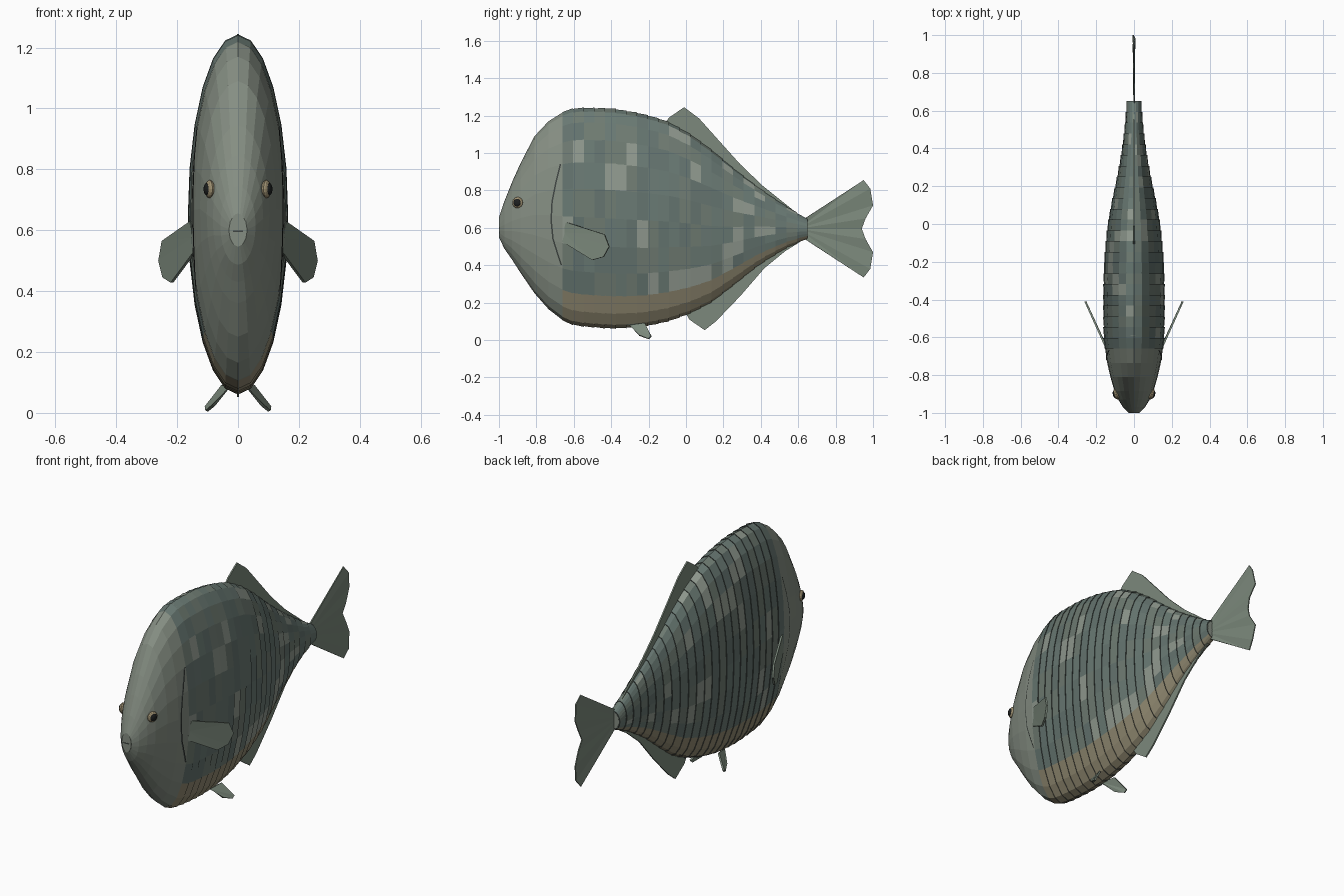
import bpy, math, random
from mathutils import Vector

if "Cube" in bpy.data.objects:
    bpy.data.objects.remove(bpy.data.objects["Cube"])

random.seed(7)

# Body stations: y, top z, bottom z, half width
STATIONS = [(-1, .655, .548, .028), (-.97, .745, .487, .058), (-.93, .845, .43, .083), (-.885, .945, .36, .103),
            (-.81, 1.09, .25, .125), (-.735, 1.17, .165, .142), (-.66, 1.217, .107, .153),
            (-.59, 1.238, .08, .157), (-.4, 1.235, .065, .159), (-.24, 1.208, .073, .156),
            (-.1, 1.167, .102, .146), (.02, 1.10, .145, .132), (.13, 1.02, .2, .111),
            (.26, .91, .3, .083), (.39, .81, .405, .06), (.53, .715, .492, .043), (.65, .642, .548, .034)]
SIDES, COLS, HEAD_END = 24, 23, -.66


def mat(name, r, g, b):
    m = bpy.data.materials.new(name)
    m.diffuse_color = (r, g, b, 1)
    m.use_nodes = True
    m.node_tree.nodes["Principled BSDF"].inputs["Base Color"].default_value = m.diffuse_color
    return m


SKIN = mat("skin", .235, .27, .225)
SCALE_MATS = [mat("scale_dark", .125, .17, .155), mat("scale_mid", .14, .19, .17),
              mat("scale_green", .155, .195, .165), mat("scale_pale", .27, .31, .265)]
BELLY = mat("belly", .28, .25, .165)
FIN = mat("fin", .20, .25, .20)
IRIS = mat("iris", .33, .27, .16)
DARK = mat("dark", .012, .014, .014)
LINE = mat("groove", .05, .06, .055)


def make(name, verts, faces, mats):
    me = bpy.data.meshes.new(name)
    me.from_pydata([tuple(v) for v in verts], [], faces)
    for m in mats:
        me.materials.append(m)
    ob = bpy.data.objects.new(name, me)
    bpy.context.collection.objects.link(ob)
    return ob


def section(y):
    """Interpolated top, bottom and half width at y."""
    y = min(max(y, -1), .65)
    for a, b in zip(STATIONS, STATIONS[1:]):
        if y <= b[0]:
            t = (y - a[0]) / (b[0] - a[0])
            return [a[i] + (b[i] - a[i]) * t for i in (1, 2, 3)]


def skin_point(y, ang, lift=0.0):
    top, bot, w = section(y)
    return Vector(((w + lift) * math.cos(ang), y,
                   (top + bot) / 2 + ((top - bot) / 2 + lift) * math.sin(ang)))


def skin_x(y, z):
    top, bot, w = section(y)
    s = (z - (top + bot) / 2) / ((top - bot) / 2)
    return w * math.sqrt(max(0, 1 - s * s))


# Body core, lofted with flat facets
verts = [skin_point(s[0], 2 * math.pi * k / SIDES) for s in STATIONS for k in range(SIDES)]
faces = [(i * SIDES + k, i * SIDES + (k + 1) % SIDES, (i + 1) * SIDES + (k + 1) % SIDES, (i + 1) * SIDES + k)
         for i in range(len(STATIONS) - 1) for k in range(SIDES)]
faces += [tuple(reversed(range(SIDES))), tuple(range(len(verts) - SIDES, len(verts)))]
faces = [f[::-1] for f in faces]
make("body", verts, faces, [SKIN])

# Overlapping scales, each lifted at its rear edge and closed by a dark lip
verts, faces, ids = [], [], []
step = (.65 - HEAD_END) / COLS
for c in range(COLS):
    y0, y1 = HEAD_END + c * step, HEAD_END + (c + 1) * step
    for k in range(SIDES):
        a0, a1 = 2 * math.pi * k / SIDES, 2 * math.pi * (k + 1) / SIDES
        n = len(verts)
        verts += [skin_point(y0, a0, .002), skin_point(y0, a1, .002), skin_point(y1, a1, .006),
                  skin_point(y1, a0, .006), skin_point(y1, a1, .001), skin_point(y1, a0, .001)]
        faces += [(n + 3, n + 2, n + 1, n), (n + 5, n + 4, n + 2, n + 3)]
        if 15 <= k <= 20:
            m = 4
        else:
            m = random.choices([0, 1, 2, 3], [3, 4, 4, 1.6])[0]
        ids += [m, 5]
scales = make("scales", verts, faces, SCALE_MATS + [BELLY, LINE])
scales.data.polygons.foreach_set("material_index", ids)


def fin(name, outer, hub=None, base=None, thick=.008):
    """Thin ray fin: fan around a hub, or strip between an outer edge and a base."""
    outer = [Vector(p) for p in outer]
    n = len(outer)
    if base:
        verts = outer + [Vector(p) for p in base]
        faces = [(i, i + 1, n + i + 1, n + i) for i in range(n - 1)]
    else:
        verts = outer + [Vector(hub)]
        faces = [(i, i + 1, n) for i in range(n - 1)]
        # slight pleats give the fin its rays
    ob = make(name, verts, faces, [FIN])
    mod = ob.modifiers.new("thickness", 'SOLIDIFY')
    mod.thickness, mod.offset = thick, 0
    return ob


# Dorsal and anal fins follow the body edge
dorsal = [(-.11, 1.165), (-.09, 1.19), (-.01, 1.245), (.07, 1.185), (.155, 1.09), (.29, .94), (.41, .825), (.61, .665)]
anal = [(0, .14), (.02, .108), (.10, .053), (.16, .10), (.29, .235), (.42, .385), (.53, .475), (.61, .525)]
for name, edge, side in (("dorsal_fin", dorsal, 0), ("anal_fin", anal, 1)):
    inset = (-.02, .02)[side]
    fin(name, [(0, y, z) for y, z in edge], base=[(0, y, section(y)[side] + inset) for y, z in edge])

# Tail fin, mirrored about its middle ray, with small pleats
half = [(.62, .045), (.95, .26), (.985, .215), (1.0, .125), (.96, .055), (.94, 0)]
edge = half + [(y, -d) for y, d in half[-2::-1]]
fin("tail_fin", [(.004 * (-1) ** i, y, .595 + d) for i, (y, d) in enumerate(edge)], hub=(0, .60, .595), thick=.006)

# Paired parts
pectoral = [(-.64, .63), (-.435, .565), (-.41, .5), (-.44, .445), (-.5, .428), (-.66, .525)]
pelvic = [(.028, -.345, .085), (.05, -.22, .09), (.105, -.185, .02), (.103, -.2, .006), (.08, -.25, .025)]
gill = [(-.675, .94), (-.70, .84), (-.72, .74), (-.725, .64), (-.715, .54), (-.69, .46), (-.67, .40)]


def ball(name, loc, scale, yaw, m):
    bpy.ops.mesh.primitive_uv_sphere_add(segments=16, ring_count=8, location=loc, rotation=(0, math.pi / 2, yaw))
    ob = bpy.context.object
    ob.name, ob.scale = name, scale
    ob.data.materials.append(m)


for s, side in ((1, "right"), (-1, "left")):
    fin("pectoral_fin_" + side, [(s * (.145 + (y + .66) * .45), y, z) for y, z in pectoral],
        hub=(s * .145, -.655, .575), thick=.01)
    fin("pelvic_fin_" + side, [(s * x, y, z) for x, y, z in pelvic], hub=(s * .03, -.30, .082), thick=.01)
    # Gill groove as a thin strip on the cheek
    front = [(s * (skin_x(y, z) + .003), y, z) for y, z in gill]
    back = [(s * (skin_x(y + .008, z) + .005), y + .008, z) for y, z in gill]
    n = len(gill)
    make("gill_cover_edge_" + side, front + back, [(i, i + 1, n + i + 1, n + i) for i in range(n - 1)], [LINE])
    # Eye
    x = skin_x(-.9, .735)
    ball("eye_" + side, (s * (x + .002), -.9, .735), (.03, .03, .015), s * -.3, IRIS)
    ball("pupil_" + side, (s * (x + .011), -.903, .735), (.021, .021, .010), s * -.3, DARK)

# Mouth: lip disc and slit
bpy.ops.mesh.primitive_cylinder_add(vertices=12, radius=1, depth=1, location=(0, -.99, .6), rotation=(math.pi / 2, 0, 0))
lips = bpy.context.object
lips.name, lips.scale = "lips", (.03, .054, .02)
lips.data.materials.append(SKIN)
bpy.ops.mesh.primitive_cube_add(size=1, location=(0, -.998, .597))
slit = bpy.context.object
slit.name, slit.scale = "mouth_slit", (.034, .006, .005)
slit.data.materials.append(LINE)
